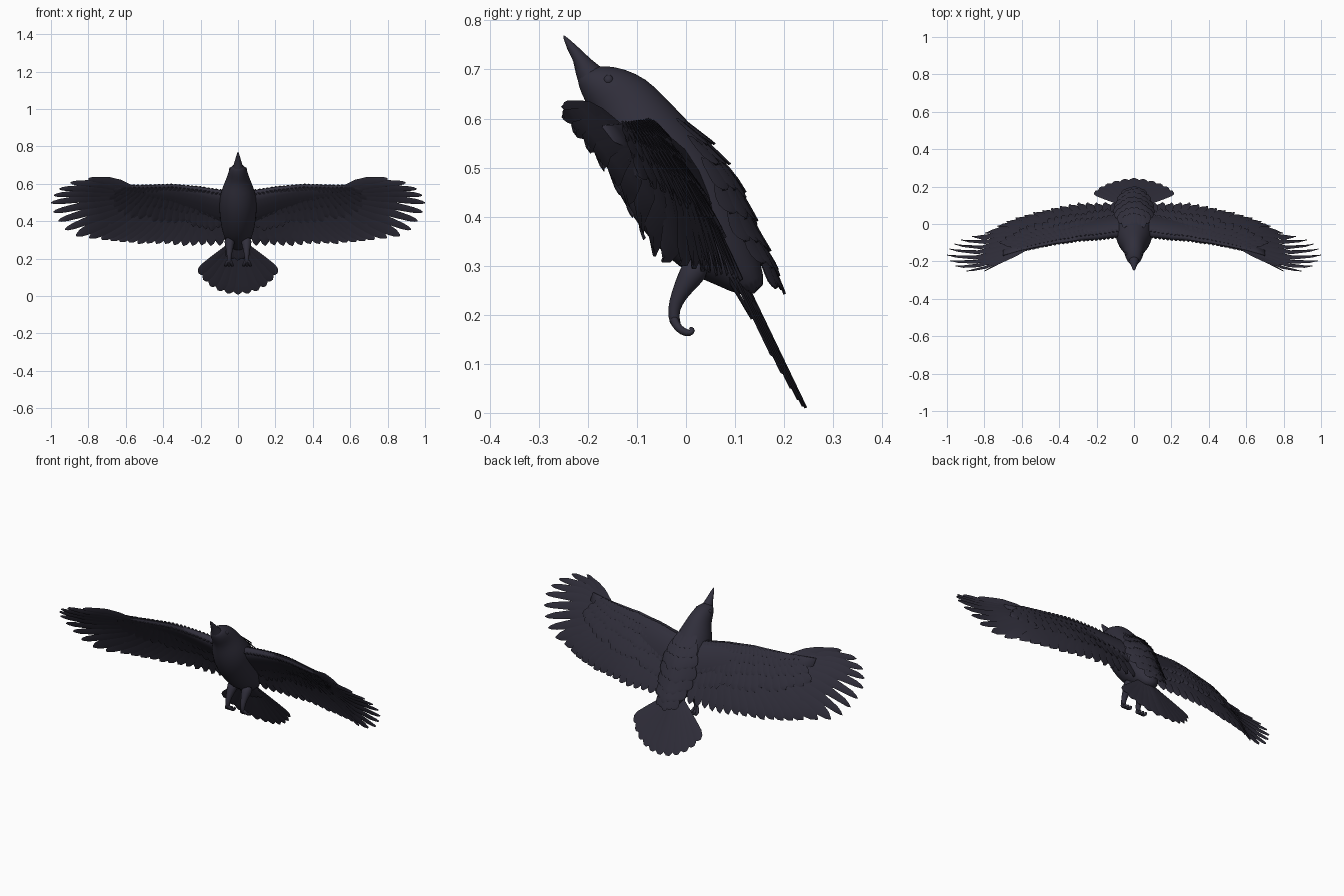
import bpy, bmesh, math, random
from mathutils import Vector as V

if "Cube" in bpy.data.objects:
    bpy.data.objects.remove(bpy.data.objects["Cube"])

random.seed(4)
mat = bpy.data.materials.new("blue_black_plumage")
mat.diffuse_color = (0.030, 0.028, 0.044, 1)
mat.use_nodes = True
mat.node_tree.nodes["Principled BSDF"].inputs["Base Color"].default_value = mat.diffuse_color


def interp(pts, x):
    """Piecewise linear lookup in a list of (x, value)."""
    if x <= pts[0][0]:
        return pts[0][1]
    for (a, u), (b, v) in zip(pts, pts[1:]):
        if x <= b:
            return u + (v - u) * (x - a) / (b - a)
    return pts[-1][1]


def loft(bm, rings):
    rows = [[bm.verts.new(p) for p in r] for r in rings]
    n = len(rows[0])
    for a, b in zip(rows, rows[1:]):
        for i in range(n):
            j = (i + 1) % n
            bm.faces.new((a[i], a[j], b[j], b[i]))
    bm.faces.new(rows[0][::-1])
    bm.faces.new(rows[-1])


def finish(name, bm, mirror=False, subsurf=0, angle=50):
    bmesh.ops.recalc_face_normals(bm, faces=bm.faces)
    me = bpy.data.meshes.new(name)
    bm.to_mesh(me)
    bm.free()
    me.materials.append(mat)
    ob = bpy.data.objects.new(name, me)
    bpy.context.collection.objects.link(ob)
    bpy.ops.object.select_all(action='DESELECT')
    ob.select_set(True)
    bpy.context.view_layer.objects.active = ob
    bpy.ops.object.shade_smooth_by_angle(angle=math.radians(angle))
    if mirror:
        ob.modifiers.new("mirror", 'MIRROR').use_mirror_merge = False
    if subsurf:
        m = ob.modifiers.new("smooth", 'SUBSURF')
        m.levels = m.render_levels = subsurf
    return ob


def section(d, v, w, n=20):
    """Ellipse between a back point and a belly point, both (y, z)."""
    c, a = (V((0, *d)) + V((0, *v))) / 2, (V((0, *d)) - V((0, *v))) / 2
    return [c + a * math.cos(t) + V((w * math.sin(t), 0, 0))
            for t in (2 * math.pi * i / n for i in range(n))]


ROUND = [(0, .45), (.25, .85), (.6, 1), (.82, .9), (.94, .6), (1, .12)]
FINGER = [(0, .6), (.3, 1), (.55, .95), (.7, .72), (.9, .52), (.97, .3), (1, .06)]


def feather(bm, surf, root, tip, width, off0, off1, roll=0.003, prof=ROUND,
            bend=0.0, th=0.003):
    """Thin blade laid on a surface; off0 and off1 lift its root and tip."""
    root, tip = V(root), V(tip)
    d = tip - root
    p = V((-d.y, d.x)).normalized()
    rings = []
    for t, k in prof:
        c = root + d * t + p * bend * math.sin(math.pi * t)
        o, h = off0 + (off1 - off0) * t, p * (width / 2 * k)
        rings.append([surf(c + h, o + roll), surf(c, o + th),
                      surf(c - h, o - roll), surf(c, o - th)])
    loft(bm, rings)


# surfaces that feathers lie on, addressed by front-view (x, z)
SWEEP = [(.1, -.09), (.3, -.09), (.4, -.103), (.5, -.125), (.6, -.148),
         (.7, -.18), (.8, -.232), (.9, -.245), (1, -.24)]
BACK = [(.24, .195), (.30, .178), (.36, .15), (.43, .122), (.49, .095),
        (.55, .047), (.60, -.003), (.65, -.05)]
LEAD = [(.03, .555), (.12, .568), (.2, .583), (.35, .598), (.5, .592),
        (.6, .588), (.72, .585)]


def wing_surf(c, off):
    camber = .016 * math.sin(math.pi * min(1, max(0, (.6 - c.y) / .34)))
    return V((c.x, interp(SWEEP, c.x) - .6 * (c.y - .6), c.y)) \
        + V((0, .857, .514)) * (off + camber)


def back_surf(c, off):
    return V((c.x, interp(BACK, c.y) - 5 * c.x ** 2, c.y)) + V((0, .87, .5)) * off


def tail_surf(c, off):
    return V((c.x, .249 - .48 * c.y, c.y)) + V((0, .9, .43)) * off


# body and head
bm = bmesh.new()
loft(bm, [section(*s) for s in (
    ((-.188, .706), (-.224, .69), .02), ((-.162, .708), (-.219, .665), .037),
    ((-.125, .702), (-.207, .635), .049), ((-.08, .682), (-.188, .605), .056),
    ((-.043, .645), (-.178, .57), .07), ((.002, .598), (-.168, .52), .092),
    ((.05, .548), (-.143, .45), .102), ((.095, .487), (-.098, .38), .1),
    ((.12, .42), (-.042, .318), .09), ((.138, .36), (.01, .28), .076),
    ((.152, .31), (.06, .262), .056), ((.165, .25), (.115, .235), .034))])
finish("body", bm, subsurf=1, angle=180)

# beak
bm = bmesh.new()
loft(bm, [section(*s, n=12) for s in (
    ((-.17, .702), (-.216, .662), .03), ((-.195, .722), (-.224, .69), .022),
    ((-.216, .742), (-.23, .717), .015), ((-.236, .76), (-.242, .742), .009),
    ((-.249, .77), (-.25, .764), .002))])
finish("beak", bm)

# eyes
bm = bmesh.new()
bmesh.ops.create_uvsphere(bm, u_segments=12, v_segments=8, radius=.011)
bmesh.ops.translate(bm, verts=bm.verts, vec=(.037, -.158, .678))
finish("eye", bm, mirror=True)

# wing arm along the leading edge
bm = bmesh.new()
rings = []
for i in range(15):
    x = .03 + .67 * i / 14
    c, th = interp([(0, .1), (.3, .07), (.7, .02)], x), interp([(0, .035), (.3, .018), (.7, .006)], x)
    rings.append([wing_surf(V((x, interp(LEAD, x) - c + c * math.cos(t))),
                            th * math.sin(t) * (1 + .4 * math.cos(t)))
                  for t in (2 * math.pi * k / 12 for k in range(12))])
loft(bm, rings)
finish("wing_arm", bm, mirror=True, angle=80)

# primary feathers, spread like fingers
bm = bmesh.new()
TIPS = [(.80, .628), (.895, .607), (.955, .572), (.985, .535), (.999, .493),
        (.987, .442), (.96, .395), (.925, .35), (.865, .32), (.795, .308)]
for i, tip in enumerate(TIPS):
    f = i / 9
    feather(bm, wing_surf, (.56 - .12 * f, .575 - .05 * f), tip, .044 + .016 * f,
            -.004 + .004 * f, -.004 + .004 * f, .003,
            FINGER if i < 8 else ROUND, bend=.012 - .02 * f)
finish("primary_feathers", bm, mirror=True)

# secondary feathers
bm = bmesh.new()
for i in range(14):
    f = i / 13
    feather(bm, wing_surf, (.09 + .34 * f, .50), (.10 + .63 * f, .272 + .035 * f ** 3 + random.uniform(-.005, .005)),
            .062, .002, .004 - .004 * f, .004, bend=-.008 * f)
finish("secondary_feathers", bm, mirror=True)

# covert rows on the upper and lower side: count, drop, length, width, lift
bm = bmesh.new()
for n, drop, ln, w, lift in ((18, .06, .15, .05, .008), (20, .035, .11, .042, .013),
                             (22, .015, .075, .036, .017), (24, .008, .04, .03, .02)):
    for i in range(n):
        f = i / (n - 1)
        x = .09 + .50 * f
        a = math.radians(6 + 18 * f + 44 * f ** 3)
        l = ln * random.uniform(.9, 1.1)
        r = V((x, interp(LEAD, x) - drop))
        tip = r + V((math.sin(a), -math.cos(a))) * l
        k = 1 - .55 * f
        feather(bm, wing_surf, r, tip, w, lift * k, lift * k + .002)
        feather(bm, wing_surf, r, tip, w, -lift * k, -lift * k * .8 - .001, -.003)
finish("wing_coverts", bm, mirror=True)

# back and rump feathers in overlapping rows
bm = bmesh.new()
for z, n, half, ln, w in ((.60, 5, .05, .06, .035), (.565, 6, .07, .07, .038), (.52, 7, .085, .08, .04),
                          (.47, 7, .09, .085, .042), (.42, 7, .085, .09, .042),
                          (.375, 6, .07, .095, .042), (.33, 5, .05, .085, .04)):
    for i in range(n):
        f = 2 * i / (n - 1) - 1
        l = ln * random.uniform(.88, 1.08) * (1 - .12 * f * f)
        feather(bm, back_surf, (half * f * .9, z), (half * f * 1.08, z - l), w, -.004, .007, .001)
finish("back_feathers", bm)

# tail fan
bm = bmesh.new()
for i in range(11):
    f = i / 5 - 1
    a = math.radians(47 * f)
    l = .29 - .035 * abs(f) ** 2
    root = V((.02 * f, .30))
    tip = root + V((math.sin(a), -math.cos(a))) * l
    tip.y = max(tip.y, .006)
    o = -.016 * abs(f)
    feather(bm, tail_surf, root, tip, .062, o, o, -.003 * f,
            [(0, .35), (.3, .6), (.6, .85), (.85, 1), (.95, .8), (1, .3)])
# under-tail coverts
for i in range(5):
    f = i / 2 - 1
    feather(bm, tail_surf, (.03 * f, .30), (.055 * f, .2 + .015 * abs(f)), .045, -.03, -.02)
finish("tail_feathers", bm)


def tube(bm, pts, radii, n=10):
    rings = []
    for i, p in enumerate(pts):
        d = (pts[min(i + 1, len(pts) - 1)] - pts[max(i - 1, 0)]).normalized()
        s = V((1, 0, 0))
        u = d.cross(s).normalized()
        s = u.cross(d)
        rings.append([p + (s * math.cos(t) + u * math.sin(t)) * radii[i]
                      for t in (2 * math.pi * k / n for k in range(n))])
    loft(bm, rings)


# legs with curled toes
bm = bmesh.new()
tube(bm, [V((.045, .03, .31)), V((.045, .005, .272)), V((.046, -.015, .24)),
          V((.047, -.026, .21)), V((.048, -.024, .185)), V((.048, -.014, .172))],
     [.034, .026, .017, .013, .012, .008])
for dx in (-.018, 0, .018):
    tube(bm, [V((.048, -.026, .2)), V((.048 + dx * .6, -.022, .179)),
              V((.048 + dx, -.008, .166)), V((.048 + dx, .008, .161)),
              V((.048 + dx, .015, .168)), V((.048 + dx, .008, .175))],
         [.009, .01, .009, .009, .008, .004], 8)
finish("leg", bm, mirror=True, subsurf=1, angle=180)
